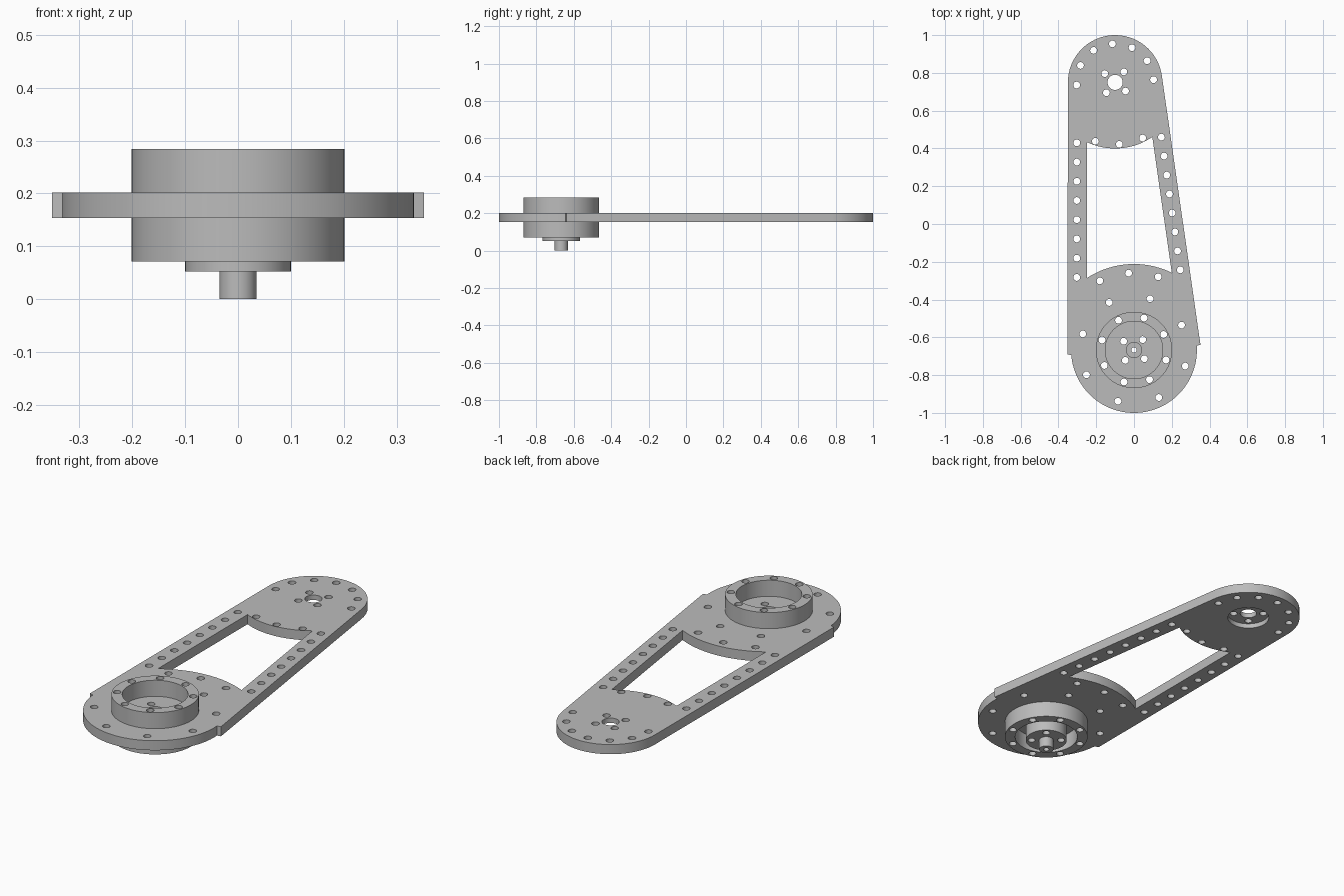
import bpy, bmesh
from math import sin, cos, radians, sqrt, atan2, degrees

cube = bpy.data.objects.get("Cube")
if cube:
    bpy.data.objects.remove(cube, do_unlink=True)

grey = bpy.data.materials.new("machined_grey")
grey.use_nodes = True
COLOUR = (0.5, 0.5, 0.5, 1)
grey.diffuse_color = COLOUR
grey.node_tree.nodes["Principled BSDF"].inputs["Base Color"].default_value = COLOUR

BASE = (0, -0.667)      # large drive end
TIP = (-0.1, 0.75)      # small pivot end
Z_LOW, Z_HIGH = 0.153, 0.202
BOLT = 0.018


def polar(c, r, deg):
    return (c[0] + r * cos(radians(deg)), c[1] + r * sin(radians(deg)))


def arc(c, r, start, end, steps=32):
    return [polar(c, r, start + (end - start) * i / steps) for i in range(steps + 1)]


def circle(c, r, steps=64):
    return arc(c, r, 0, 360, steps)[:-1]


def bolts(c, r, start, step, count):
    return [circle(polar(c, r, start + step * i), BOLT, 20) for i in range(count)]


def row(a, b, count):
    pts = [[a[k] + (b[k] - a[k]) * i / (count - 1) for k in (0, 1)] for i in range(count)]
    return [circle(p, BOLT, 20) for p in pts]


def angle_at(c, r, x, sign):
    """Angle at which a circle crosses the vertical line x."""
    dx = x - c[0]
    return degrees(atan2(sign * sqrt(r * r - dx * dx), dx))


def slab(name, z0, z1, loops):
    """Extrude an outline with holes between two heights."""
    curve = bpy.data.curves.new(name, 'CURVE')
    curve.dimensions = '2D'
    curve.fill_mode = 'BOTH'
    curve.extrude = (z1 - z0) / 2
    for loop in loops:
        spline = curve.splines.new('POLY')
        spline.points.add(len(loop) - 1)
        for point, (x, y) in zip(spline.points, loop):
            point.co = (x, y, 0, 1)
        spline.use_cyclic_u = True
    ob = bpy.data.objects.new(name, curve)
    bpy.context.collection.objects.link(ob)
    ob.location.z = (z0 + z1) / 2
    bpy.ops.object.select_all(action='DESELECT')
    ob.select_set(True)
    bpy.context.view_layer.objects.active = ob
    bpy.ops.object.convert(target='MESH')
    ob = bpy.context.view_layer.objects.active
    bm = bmesh.new()
    bm.from_mesh(ob.data)
    bmesh.ops.remove_doubles(bm, verts=bm.verts, dist=0.0001)
    bmesh.ops.recalc_face_normals(bm, faces=bm.faces)
    bm.to_mesh(ob.data)
    bm.free()
    ob.data.materials.clear()
    ob.data.materials.append(grey)
    bpy.ops.object.shade_smooth_by_angle(angle=radians(30))
    return ob


# Arm outline: round tip, tapered right edge, stepped round base
outline = (arc(TIP, 0.25, 8, 180)
           + [(-0.352, -0.69), (-0.33, -0.695)]
           + arc(BASE, 0.333, 185, 364, 64)
           + [(0.352, -0.64)])

# Window between the two rails, with arcs concentric to both ends
window = (arc(TIP, 0.35, angle_at(TIP, 0.35, -0.25, -1), angle_at(TIP, 0.35, 0.097, -1))
          + arc(BASE, 0.455, angle_at(BASE, 0.455, 0.2, 1), angle_at(BASE, 0.455, -0.25, 1)))

# Bolt patterns
hub_bolts = bolts(BASE, 0.072, 50, 90, 4)
ring_bolts = bolts(BASE, 0.177, 27.6, 45, 8)
pivot_bolts = bolts(TIP, 0.072, 50, 90, 4)
arm_bolts = (bolts(BASE, 0.284, 27.6, 45, 8)
             + bolts(BASE, 0.408, 71.7, 22.3, 3)
             + bolts(TIP, 0.204, 4, 30, 7)
             + bolts(TIP, 0.329, 251.5, 22.4, 3)
             + row((-0.303, 0.43), (-0.303, -0.283), 8)
             + row((0.145, 0.46), (0.245, -0.243), 8))

# Arm plate, with a thin web closing the top of the pivot recess
slab("arm_plate", Z_LOW, Z_HIGH,
     [outline, window, circle(BASE, 0.04), circle(TIP, 0.1)]
     + arm_bolts + hub_bolts + ring_bolts)
slab("pivot_web", 0.177, Z_HIGH, [circle(TIP, 0.1), circle(TIP, 0.04)] + pivot_bolts)

# Rings above and below the plate
ring = [circle(BASE, 0.202, 96), circle(BASE, 0.152, 96)] + ring_bolts
slab("upper_ring", Z_HIGH, 0.284, ring)
slab("lower_ring", 0.071, Z_LOW, ring)

# Drive hub and hollow shaft
bore = circle(BASE, 0.014, 24)
slab("drive_hub", 0.052, Z_LOW, [circle(BASE, 0.1), bore] + hub_bolts)
slab("drive_shaft", 0, 0.052, [circle(BASE, 0.035, 40), bore])
